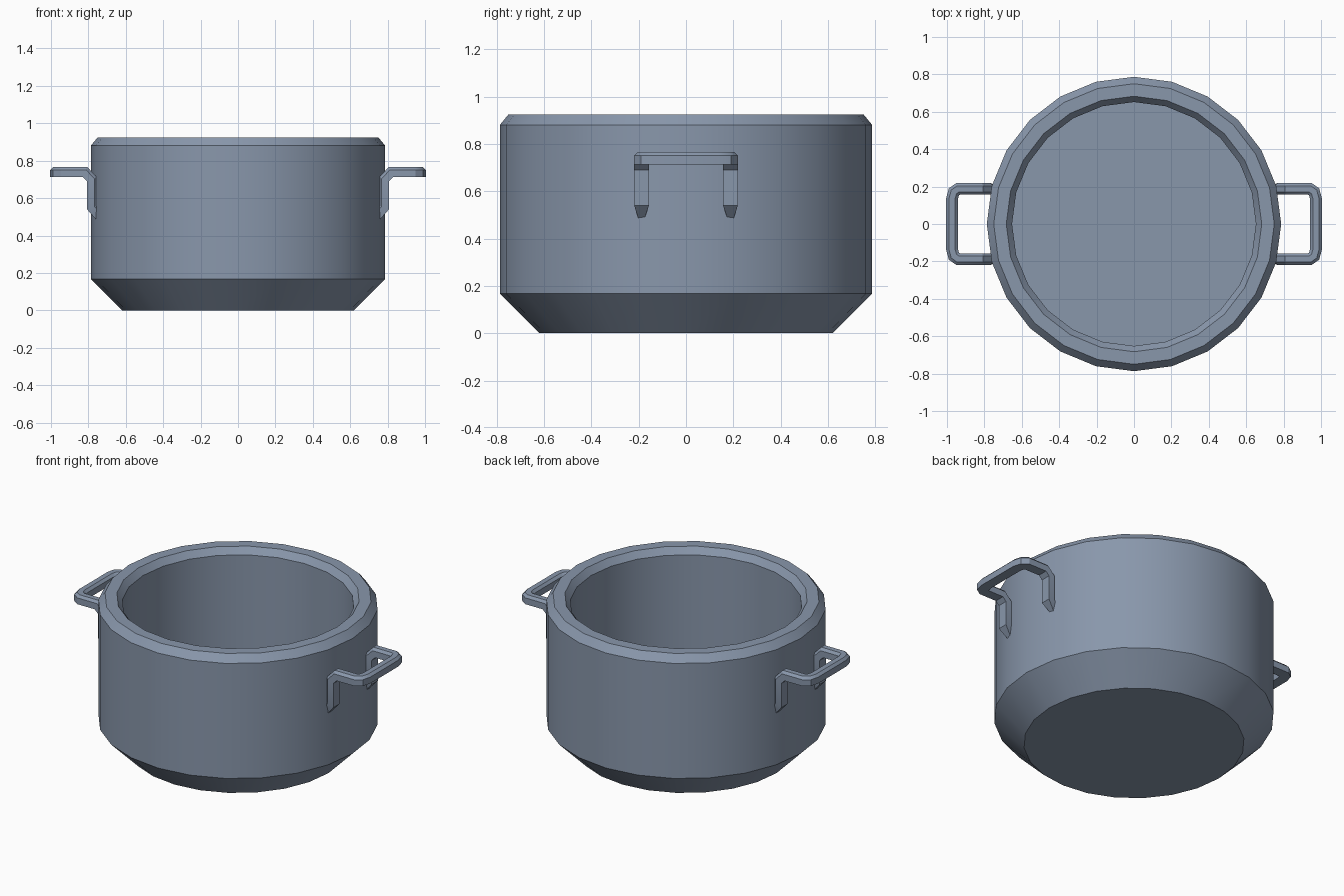
import bpy, bmesh, math
from mathutils import Vector

if "Cube" in bpy.data.objects:
    bpy.data.objects.remove(bpy.data.objects["Cube"])

steel = bpy.data.materials.new("blue_grey_steel")
steel.diffuse_color = (0.25, 0.31, 0.41, 1)
steel.use_nodes = True
steel.node_tree.nodes["Principled BSDF"].inputs["Base Color"].default_value = steel.diffuse_color


def finish(bm, name):
    bmesh.ops.recalc_face_normals(bm, faces=bm.faces[:])
    mesh = bpy.data.meshes.new(name)
    bm.to_mesh(mesh)
    bm.free()
    mesh.materials.append(steel)
    obj = bpy.data.objects.new(name, mesh)
    bpy.context.collection.objects.link(obj)
    bpy.ops.object.select_all(action='DESELECT')
    obj.select_set(True)
    bpy.context.view_layer.objects.active = obj
    bpy.ops.object.shade_smooth_by_angle(angle=math.radians(30))
    return obj


def skin(bm, rings):
    """Join closed rings of points and cap both ends."""
    rows = [[bm.verts.new(p) for p in ring] for ring in rings]
    n = len(rows[0])
    for a, b in zip(rows, rows[1:]):
        for i in range(n):
            j = (i + 1) % n
            bm.faces.new((a[i], a[j], b[j], b[i]))
    bm.faces.new(rows[0])
    bm.faces.new(rows[-1])


# Pot body: 24-sided lathe from outer base, over the rim, to the inner floor
profile = [(0.62, 0), (0.787, 0.167), (0.787, 0.88), (0.75, 0.925),
           (0.683, 0.925), (0.652, 0.885), (0.652, 0.14)]
bm = bmesh.new()
skin(bm, [[(r * math.cos(math.tau * k / 24), r * math.sin(math.tau * k / 24), z)
           for k in range(24)] for r, z in profile])
finish(bm, "pot_body")

# Handle: bar with chamfered top swept along a bent path
half = [(0.74, 0.188, 0.505), (0.78, 0.188, 0.55), (0.78, 0.188, 0.70),
        (0.818, 0.188, 0.739), (0.94, 0.188, 0.739),
        (0.963, 0.172, 0.739), (0.973, 0.135, 0.739)]
path = [Vector(p) for p in half]
path += [Vector((p.x, -p.y, p.z)) for p in reversed(path)]
section = [(-0.031, -0.027), (0.031, -0.027), (0.031, 0.012),
           (0.016, 0.027), (-0.016, 0.027), (-0.031, 0.012)]


def handle(name, side):
    rings = []
    last = len(path) - 1
    for i, p in enumerate(path):
        before = (p - path[max(i - 1, 0)]) if i else path[1] - p
        after = (path[i + 1] - p) if i < last else before
        before, after = before.normalized(), after.normalized()
        t = (before + after).normalized()
        stretch = 1 / t.dot(after)
        leg = i < 4 or i > last - 4
        if leg:
            lat = Vector((0, 1 if p.y > 0 else -1, 0))
        else:
            lat = Vector((0, 0, 1)).cross(t)
        up = t.cross(lat).normalized()
        sl, su = (1, stretch) if leg else (stretch, 1)
        if i in (0, last):
            sl = 0.45      # tapered foot sinking into the wall
        ring = [p + lat * (a * sl) + up * (b * su) for a, b in section]
        rings.append([(q.x * side, q.y, q.z) for q in ring])
    bm = bmesh.new()
    skin(bm, rings)
    finish(bm, name)


handle("right_handle", 1)
handle("left_handle", -1)
